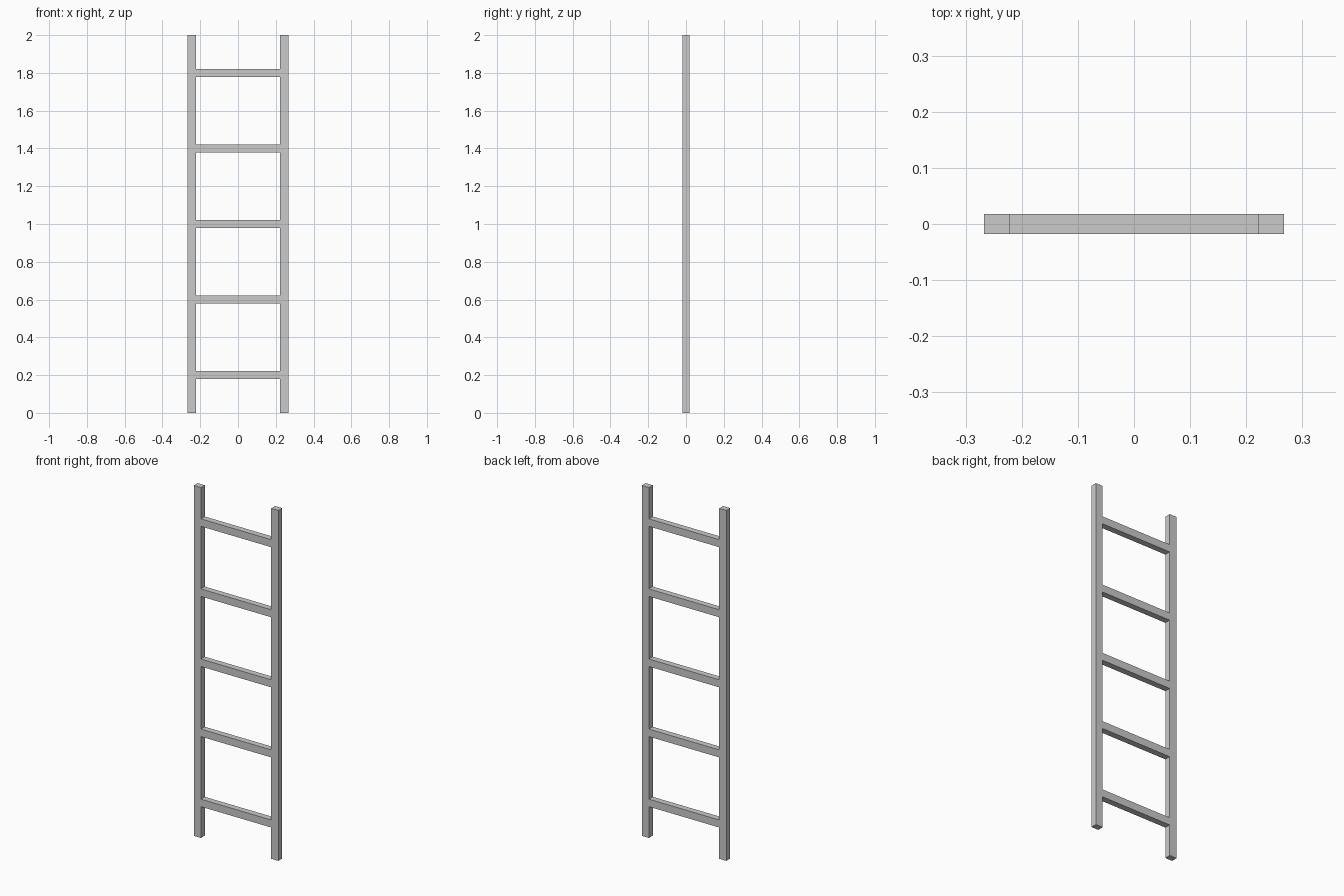
import bpy, bmesh

if "Cube" in bpy.data.objects:
    bpy.data.objects.remove(bpy.data.objects["Cube"])

OUTER, INNER = 0.267, 0.222      # rail outer / inner x
HALF_DEPTH = 0.0175
HEIGHT = 2.0
RUNG_H = 0.043
RUNGS = [0.2 + 0.4 * i for i in range(5)]

# Grid lines of the ladder outline
xs = [-OUTER, -INNER, INNER, OUTER]
zs = [0.0] + [z + s * RUNG_H / 2 for z in RUNGS for s in (-1, 1)] + [HEIGHT]

bm = bmesh.new()
grid = [[bm.verts.new((x, -HALF_DEPTH, z)) for x in xs] for z in zs]

# Outer columns are the rails; the middle column is filled only at rungs
for j in range(len(zs) - 1):
    for i in range(3):
        if i != 1 or j % 2 == 1:
            bm.faces.new((grid[j][i], grid[j][i + 1],
                          grid[j + 1][i + 1], grid[j + 1][i]))

# Give the flat frame its thickness
front = bm.faces[:]
result = bmesh.ops.extrude_face_region(bm, geom=front, use_keep_orig=True)
back = [g for g in result["geom"] if isinstance(g, bmesh.types.BMVert)]
bmesh.ops.translate(bm, vec=(0, 2 * HALF_DEPTH, 0), verts=back)
bmesh.ops.recalc_face_normals(bm, faces=bm.faces[:])

mesh = bpy.data.meshes.new("ladder_frame")
bm.to_mesh(mesh)
bm.free()
bpy.context.collection.objects.link(bpy.data.objects.new("ladder_frame", mesh))
